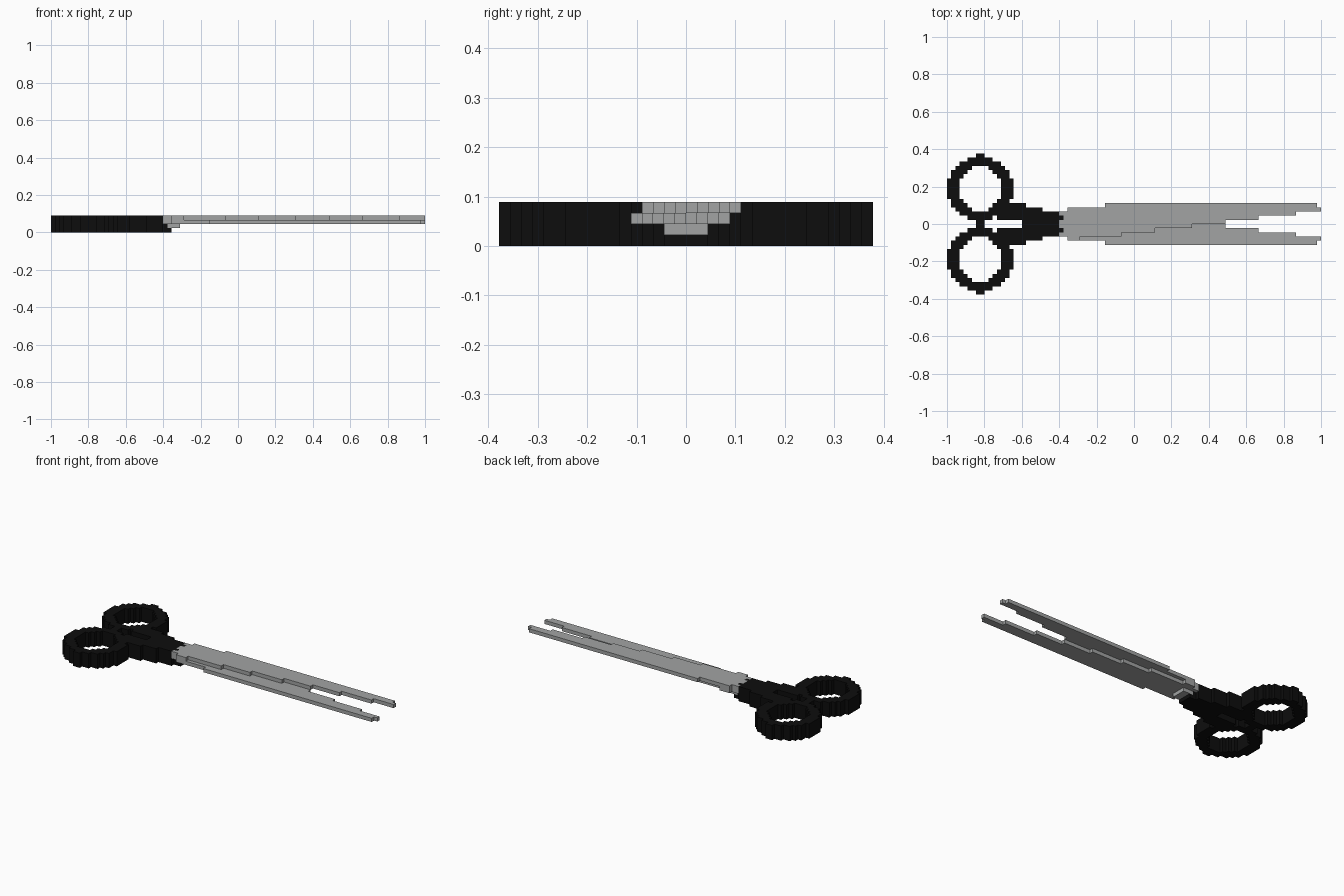
import bpy, bmesh, math

if "Cube" in bpy.data.objects:
    bpy.data.objects.remove(bpy.data.objects["Cube"])

U = 2 / 90  # size of one block


def material(name, rgb):
    m = bpy.data.materials.new(name)
    m.diffuse_color = (*rgb, 1)
    m.use_nodes = True
    m.node_tree.nodes["Principled BSDF"].inputs["Base Color"].default_value = m.diffuse_color
    return m


BLACK = material("black_plastic", (0.004, 0.004, 0.004))
GREY = material("grey_steel", (0.36, 0.37, 0.37))


def plate(name, cells, z0, z1, mat):
    """Extrude a set of (column, row) grid cells from layer z0 to z1."""
    bm = bmesh.new()
    verts = {}

    def v(i, j):
        if (i, j) not in verts:
            verts[i, j] = bm.verts.new((i * U, j * U, z0 * U))
        return verts[i, j]

    for i, j in sorted(cells):
        bm.faces.new((v(i, j), v(i + 1, j), v(i + 1, j + 1), v(i, j + 1)))
    top = bmesh.ops.extrude_face_region(bm, geom=bm.faces[:], use_keep_orig=True)
    for g in top["geom"]:
        if isinstance(g, bmesh.types.BMVert):
            g.co.z = z1 * U
    bmesh.ops.recalc_face_normals(bm, faces=bm.faces[:])
    me = bpy.data.meshes.new(name)
    bm.to_mesh(me)
    bm.free()
    me.materials.append(mat)
    ob = bpy.data.objects.new(name, me)
    bpy.context.collection.objects.link(ob)
    return ob


def rect(x0, x1, y0, y1):
    return {(i, j) for i in range(x0, x1) for j in range(y0, y1)}


def mirror(cells):
    return {(i, -1 - j) for i, j in cells}


# Finger ring with a small nub at each end, then the stepped shank
handle = set()
for i in range(-45, -29):
    for j in range(0, 17):
        dx, dy = i + 37.5, j - 8
        r = math.hypot(dx, dy)
        if 5.3 < r < 7.8 or (abs(dx) < 1 and abs(dy) == 8):
            handle.add((i, j))
handle |= rect(-33, -26, 1, 5) | rect(-30, -26, 4, 5)
handle |= rect(-27, -22, 0, 4) | rect(-22, -18, 0, 3)
plate("handle_left", handle, 0, 4, BLACK)
plate("handle_right", mirror(handle), 0, 4, BLACK)

# Handle end under the pivot and the teeth gripping the blades
plate("handle_base", rect(-18, -16, -2, 2), 0, 1, BLACK)
plate("handle_neck", rect(-18, -17, -2, 2), 1, 2, BLACK)
for side, y in (("left", 1), ("right", -2)):
    plate("handle_tooth_" + side, rect(-18, -17, y, y + 1), 2, 4, BLACK)

# Blade: straight spine, cutting edge climbing in steps to the tip
STEPS = (-13, -3, 5, 14, 22, 30, 39)
blade = set()
for i in range(-16, 45):
    low = -4 + sum(i >= s for s in STEPS)
    high = 5 if -7 <= i < 44 else 4
    blade |= rect(i, i + 1, low, high)
tang = rect(-18, -16, -3, 3) - rect(-18, -17, 1, 2) - rect(-18, -17, -2, -1)
plate("blade_upper", blade, 3, 4, GREY)
plate("blade_lower", mirror(blade), 2, 3, GREY)
plate("blade_tang", tang, 2, 4, GREY)

# Pivot below the blades
plate("pivot", rect(-17, -14, -2, 2), 1, 2, GREY)
